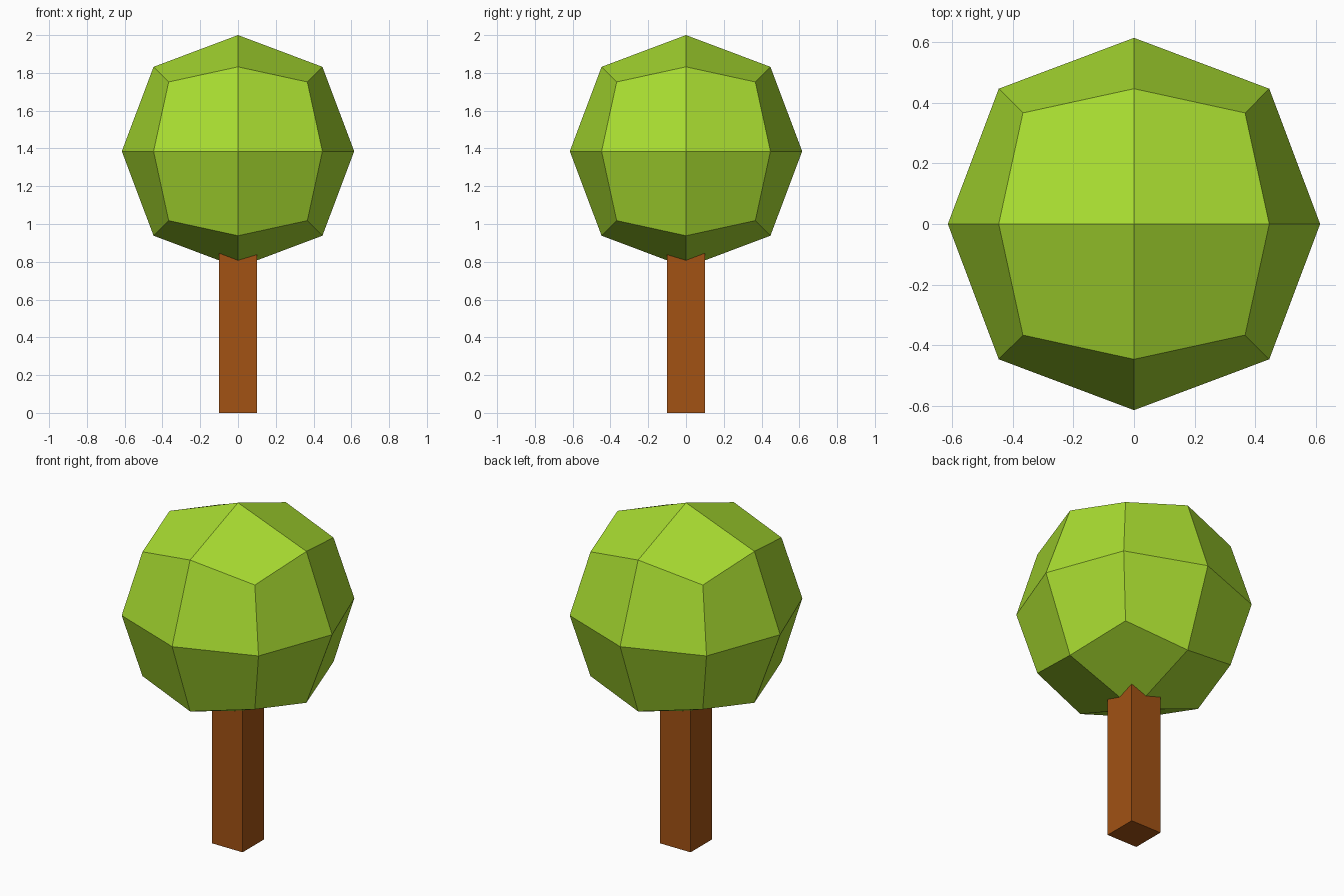
import bpy, bmesh
from mathutils import Vector

if "Cube" in bpy.data.objects:
    bpy.data.objects.remove(bpy.data.objects["Cube"])


def add_part(name, bm, color):
    mesh = bpy.data.meshes.new(name)
    bmesh.ops.recalc_face_normals(bm, faces=bm.faces)
    bm.to_mesh(mesh)
    bm.free()
    mat = bpy.data.materials.new(name + "_color")
    mat.diffuse_color = color
    mat.use_nodes = True
    mat.node_tree.nodes["Principled BSDF"].inputs["Base Color"].default_value = mat.diffuse_color
    mesh.materials.append(mat)
    obj = bpy.data.objects.new(name, mesh)
    bpy.context.collection.objects.link(obj)
    return obj


# Crown: cube with each face split in four, rounded outwards
bm = bmesh.new()
bmesh.ops.create_cube(bm, size=2)
bmesh.ops.subdivide_edges(bm, edges=bm.edges[:], cuts=1, use_grid_fill=True)
# offset per axis for face centres, edge middles and corners
offset = {1: 0.615, 2: 0.447, 3: 0.367}
for v in bm.verts:
    v.co = v.co * offset[sum(abs(c) > 0.5 for c in v.co)]
crown = add_part("crown", bm, (0.39, 0.71, 0.03, 1))
crown.location.z = 1.385

# Trunk: square post running up into the crown
bm = bmesh.new()
bmesh.ops.create_cube(bm, size=1)
bmesh.ops.scale(bm, vec=Vector((0.2, 0.2, 1.0)), verts=bm.verts)
trunk = add_part("trunk", bm, (0.36, 0.085, 0.007, 1))
trunk.location.z = 0.5
